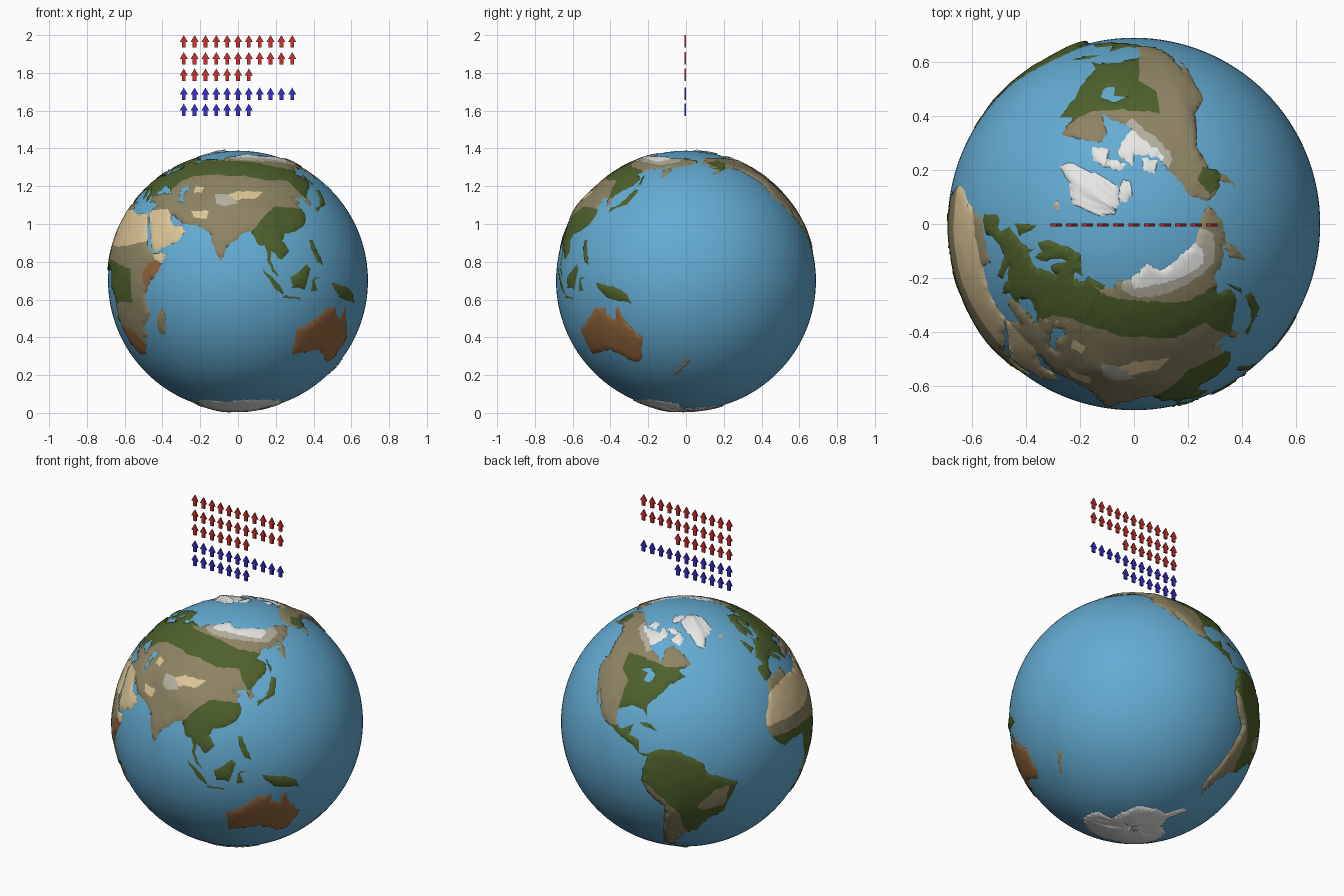
import bpy
import bmesh
import math
from mathutils import Vector, noise, geometry

RADIUS = 0.688
CENTRE = Vector((0, 0, 0.7))
FRONT_LONGITUDE = 85

default_cube = bpy.data.objects.get("Cube")
if default_cube:
    bpy.data.objects.remove(default_cube, do_unlink=True)


def make_material(name, colour):
    material = bpy.data.materials.new(name)
    material.use_nodes = True
    material.diffuse_color = (*colour, 1)
    shader = next(n for n in material.node_tree.nodes if n.type == "BSDF_PRINCIPLED")
    shader.inputs["Base Color"].default_value = (*colour, 1)
    shader.inputs["Roughness"].default_value = 0.8
    return material


MATERIALS = {
    "ocean": make_material("ocean blue", (0.127, 0.41, 0.65)),
    "green": make_material("forest green", (0.076, 0.117, 0.025)),
    "olive": make_material("steppe olive", (0.27, 0.23, 0.127)),
    "sand": make_material("desert sand", (0.72, 0.56, 0.31)),
    "brown": make_material("dry brown", (0.3, 0.136, 0.048)),
    "ice": make_material("ice white", (0.8, 0.8, 0.79)),
    "tundra": make_material("tundra grey", (0.45, 0.43, 0.35)),
    "red": make_material("arrow red", (0.6, 0.03, 0.03)),
    "blue": make_material("arrow blue", (0.038, 0.03, 0.6)),
}
LAND_COLOURS = ["green", "olive", "sand", "brown", "ice", "tundra"]


def add_object(name, bm, colours):
    mesh = bpy.data.meshes.new(name)
    bm.to_mesh(mesh)
    bm.free()
    for colour in colours:
        mesh.materials.append(MATERIALS[colour])
    obj = bpy.data.objects.new(name, mesh)
    bpy.context.collection.objects.link(obj)
    return obj


def shade_smooth(obj):
    for face in obj.data.polygons:
        face.use_smooth = True


def on_globe(lon, lat, height):
    angle, lat = math.radians(lon - FRONT_LONGITUDE - 90), math.radians(lat)
    direction = Vector((math.cos(angle) * math.cos(lat), math.sin(angle) * math.cos(lat), math.sin(lat)))
    return CENTRE + direction * (RADIUS + height)


def outline(numbers):
    """Closed outline in degrees, resampled finely with a gentle natural wobble."""
    corners = [Vector((lon, lat, 0)) for lon, lat in zip(numbers[::2], numbers[1::2])]
    points = []
    for a, b in zip(corners, corners[1:] + corners[:1]):
        steps = max(1, math.ceil((b - a).length / 1.5))
        for i in range(steps):
            p = a.lerp(b, i / steps)
            p = p + noise.noise_vector(p * 0.35) * 0.8
            points.append(Vector((p.x, max(p.y, -90))))
    return points


def inside(p, polygon):
    hit = False
    previous = polygon[-1]
    for q in polygon:
        if (q.y > p.y) != (previous.y > p.y):
            if p.x < (previous.x - q.x) * (p.y - q.y) / (previous.y - q.y) + q.x:
                hit = not hit
        previous = q
    return hit


def bounds(polygon):
    xs, ys = [p.x for p in polygon], [p.y for p in polygon]
    return min(xs), min(ys), max(xs), max(ys)


def overlaps(a, b):
    a, b = bounds(a), bounds(b)
    return a[0] < b[2] and b[0] < a[2] and a[1] < b[3] and b[1] < a[3]


# Mountain ranges: start, end and height
RIDGES = [(70, 38, 100, 30, 0.01), (-78, -2, -69, -20, 0.009), (-69, -20, -72, -45, 0.007),
          (-150, 63, -118, 50, 0.006), (-118, 50, -105, 25, 0.007), (38, 12, 30, -5, 0.005),
          (-42, 65, -42, 80, 0.007), (10, -82, 130, -80, 0.006), (44, 35, 56, 30, 0.005)]


def relief(p):
    height = 0.006 + 0.002 * noise.noise(Vector((p.x, p.y, 0)) * 0.25)
    for x0, y0, x1, y1, rise in RIDGES:
        a, b = Vector((x0, y0)), Vector((x1, y1))
        near, t = geometry.intersect_point_line(p, a, b)
        near = a.lerp(b, min(1, max(0, t)))
        height += rise * math.exp(-((p - near.to_2d()).length / 6) ** 2)
    return height


BIOMES, WATERS = [], []


def biome(colour, *numbers):
    BIOMES.append((colour, outline(numbers)))


def water(*numbers):
    WATERS.append(outline(numbers))


def land(name, colour, *numbers):
    """Raised shell of one land mass, cut along its coast, lakes and biome borders."""
    coast = outline(numbers)
    lakes = [w for w in WATERS if overlaps(w, coast)]
    biomes = [b for b in BIOMES if overlaps(b[1], coast)]
    points, edges = [], []
    for loop in [coast] + lakes + [b[1] for b in biomes]:
        first, count = len(points), len(loop)
        points += loop
        edges += [(first + i, first + (i + 1) % count) for i in range(count)]
    x0, y0, x1, y1 = (math.floor(v) for v in bounds(coast))
    grid = [Vector((x, y)) for x in range(x0, x1 + 1, 2) for y in range(y0, y1 + 1, 2)]
    points += [p for p in grid if inside(p, coast)]
    verts, _, faces, *_ = geometry.delaunay_2d_cdt(points, edges, [], 0, 0.001)

    bm = bmesh.new()
    bm_verts = [bm.verts.new((v.x, v.y, 0)) for v in verts]
    for indices in faces:
        middle = sum((verts[i] for i in indices), Vector((0, 0))) / len(indices)
        if not inside(middle, coast) or any(inside(middle, w) for w in lakes):
            continue
        face = bm.faces.new([bm_verts[i] for i in indices])
        kind = colour
        for other, border in biomes:
            if inside(middle, border):
                kind = other
        face.material_index = LAND_COLOURS.index(kind)
    bmesh.ops.delete(bm, geom=[v for v in bm.verts if not v.link_faces], context="VERTS")
    shore = {v for v in bm.verts if v.is_boundary and v.co.y > -78.5}
    for v in bm.verts:
        height = 0.001 if v in shore else relief(v.co.to_2d())
        v.co = on_globe(v.co.x, v.co.y, height)
    bmesh.ops.remove_doubles(bm, verts=bm.verts, dist=0.0001)
    for face in bm.faces:
        face.normal_update()
        if face.normal.dot(face.calc_center_median() - CENTRE) < 0:
            face.normal_flip()
    shade_smooth(add_object(name, bm, LAND_COLOURS))


# Ocean ball
ball = bmesh.new()
bmesh.ops.create_uvsphere(ball, u_segments=128, v_segments=64, radius=RADIUS)
bmesh.ops.translate(ball, verts=ball.verts, vec=CENTRE)
shade_smooth(add_object("ocean", ball, ["ocean"]))

# Inland seas and lakes
water(28, 42, 31, 46.5, 37, 45.5, 41.5, 42, 35, 42, 31, 41)
water(47, 45, 51, 47, 53, 45, 51, 41, 54, 37, 50, 37, 49, 41)
water(-92, 47, -85, 48.5, -80, 45, -83, 42, -87, 42, -86, 46)

# Eurasian biomes
biome("olive", 44, 50, 52, 53, 62, 54, 64, 36, 38, 36, 40, 42)
biome("green", 38, 52, 62, 54, 90, 53, 105, 50, 120, 50, 126, 39, 135, 41, 143, 48, 142, 54,
      136, 58, 120, 60, 100, 65, 85, 66, 60, 66, 40, 67)
biome("tundra", 74, 69, 90, 67, 125, 65, 150, 62, 168, 65, 175, 72, 100, 80, 74, 76)
biome("ice", 85, 70, 105, 70, 125, 68, 145, 65, 155, 67, 160, 75, 100, 80, 80, 75)
biome("green", 90, 21, 97, 28, 104, 34, 116, 34, 124, 32, 124, 18, 110, 5, 105, 0, 97, 5)
biome("sand", 30, 32, 45, 33, 50, 29, 62, 22, 50, 12, 42, 13, 36, 25)
biome("sand", 57, 46, 63, 46, 63, 42, 58, 42)
biome("sand", 60, 32, 70, 32, 70, 28, 62, 29)
biome("sand", 78, 40, 85, 43, 100, 42.5, 95, 39, 80, 37)
biome("tundra", 72, 41, 78, 41, 86, 36, 78, 34, 73, 36)

# African biomes
biome("sand", -19, 17, 15, 15, 30, 16, 39, 18, 34, 32, 10, 33, -2, 32, -18, 29)
biome("green", -15, 11, 8, 9, 20, 7, 30, 5, 31, -10, 20, -9, 8, -12, 6, 3, -15, 2)
biome("brown", 38, 3, 42, 8, 48, 9, 53, 6, 45, -3, 40, -4)
biome("sand", 44, 11, 53, 14, 51, 7.5, 45, 9)
biome("brown", 16, -20, 25, -22, 31, -29, 30, -36, 14, -37, 10, -18)

# American biomes
biome("green", -108, 53, -95, 53, -80, 51, -72, 50, -62, 51, -50, 47, -60, 38, -75, 24, -97, 27, -97, 40, -105, 45)
biome("green", -99, 18, -86, 23, -75, 9, -80, 5, -95, 13)
biome("green", -165, 64, -150, 66, -145, 62, -155, 57)
biome("tundra", -128, 79, -126, 66, -102, 60, -94, 56, -82, 61, -60, 75)
biome("ice", -122, 79, -119, 67, -100, 63, -93, 59, -82, 63, -60, 75)
biome("olive", -83, -4, -77, -6, -68, -16, -63, -22, -61, -33, -55, -41, -60, -58, -80, -58)
biome("olive", -55, -18, -47, -9, -40, -7, -41, -17, -50, -20)

# Continents
land("africa", "olive", -6, 36, 10, 37, 11, 33, 20, 31, 32, 31, 34, 27, 37, 21, 39, 15, 43, 12, 51, 12, 47, 4,
     41, -2, 39, -7, 41, -15, 35, -20, 35, -24, 32, -28, 27, -34, 19, -35, 15, -27, 12, -17, 13, -9,
     9, -1, 9, 4, 5, 5, -4, 5, -8, 4, -13, 8, -17, 14, -17, 21, -10, 30)
land("europe", "green", -6, 36, -9, 37, -9, 43, -1, 44, -4, 48, 2, 51, 8, 54, 9, 57, 11, 54, 20, 55, 24, 59,
     29, 60, 22, 60, 22, 63, 25, 65.5, 21, 65, 17, 61, 18, 59, 14, 55.5, 11, 59, 6, 58, 5, 62, 14, 68,
     25, 71, 41, 67, 34, 66, 38, 64, 44, 66, 44, 68, 60, 69, 60, 50, 46, 40, 30, 40.5, 23.5, 40.5,
     23, 37, 20, 40, 19, 42, 13, 45.5, 18, 40.5, 16, 38, 10, 44, 4, 43.5, 0, 40, -2, 37)
land("asia", "olive", 52, 68.5, 68, 68.5, 67, 71, 75, 72, 81, 73, 104, 77.5, 113, 74, 128, 73, 140, 72.5, 160, 70,
     180, 69, 190, 66, 178, 62, 164, 60, 162, 56, 157, 51, 156, 57, 163, 61.5, 155, 59, 142, 59, 135, 54.5,
     141, 52, 140, 48, 132, 43, 128, 40, 129.5, 36, 126.5, 34.5, 125, 39.5, 118, 39, 122, 37, 119, 35,
     122, 31, 120, 26, 114, 22, 108, 21, 106, 18, 109, 13, 105, 9, 100, 13.5, 100, 9, 103.5, 1.5, 101, 3,
     98.5, 9, 97.5, 16, 94, 16, 91, 22.5, 87, 21, 80, 15, 77.5, 8, 73, 17, 72.5, 21, 66, 25, 57, 26, 50, 30,
     48, 30, 51, 25, 56, 25, 59.5, 22.5, 55, 17, 45, 13, 43, 13, 39, 21, 35, 28, 32, 31, 36, 36.5, 27, 37,
     26.5, 40, 38, 44, 50, 52)
land("north_america", "olive", -168, 66, -157, 71, -128, 70, -115, 68, -95, 68, -94, 72, -85, 69, -82, 67, -94, 59,
     -82, 55, -79, 52, -78, 60, -73, 62, -65, 59, -56, 52, -65, 49, -60, 46, -70, 42, -76, 36, -81, 31,
     -80, 25.5, -83, 29, -90, 29.5, -97, 27, -97, 21, -94, 18, -91, 19, -87, 21.5, -88, 16, -83, 15, -82, 9,
     -77, 8.5, -80, 7, -86, 11.5, -95, 16, -105, 20, -113, 31, -110, 23.5, -117, 33, -124, 40, -124, 48,
     -134, 58, -148, 60, -158, 56, -165, 54.5, -158, 59, -165, 62)
land("south_america", "green", -78, 8.5, -72, 12, -62, 10.5, -52, 5, -50, 0, -35, -6, -39, -14, -41, -22, -48, -26,
     -54, -34, -62, -39, -66, -45, -68, -52, -65, -55, -72, -53, -75, -48, -73, -38, -70, -18, -76, -14,
     -81, -5, -80, 1)
land("australia", "brown", 114, -22, 122, -18, 130, -12, 136, -12, 136, -15, 140, -17.5, 142.5, -11, 146, -19,
     153, -26, 150, -37, 145, -39, 138, -35, 132, -32, 124, -33, 115, -34.5)
land("antarctica", "ice", -180, -78, -150, -77, -130, -74, -75, -73, -65, -65, -58, -64, -62, -74, -40, -78, -25, -75,
     15, -69, 50, -66, 70, -69, 90, -66, 135, -66, 165, -71, 165, -78, 180, -78, 180, -90, -180, -90)

# Islands
land("greenland", "ice", -73, 78, -60, 82, -32, 83.5, -18, 80, -23, 70, -38, 65.5, -43, 60, -50, 62, -54, 68, -68, 76)
land("arctic_island_east", "ice", -80, 73, -68, 70, -62, 66, -66, 62, -77, 65, -73, 68, -88, 71)
land("arctic_island_west", "ice", -117, 73, -105, 73, -102, 69, -115, 69)
land("arctic_island_north", "ice", -92, 81, -75, 83, -62, 82, -80, 76, -90, 77)
land("new_guinea", "green", 131, -1, 141, -2.5, 148, -6, 150, -10.5, 143, -8.5, 138, -8, 133, -4)
land("borneo", "green", 109, 1.5, 117, 7, 119, 5, 116, -4, 110, -3)
land("sumatra", "green", 95.5, 5.5, 104, -2, 105.5, -6, 102, -4)
land("java", "green", 105.5, -6.5, 114, -7.5, 114, -8.5, 106, -7.5)
land("sulawesi", "green", 119.5, -5, 120, 1, 125, 1.5, 121, 0, 123, -4)
land("philippines", "green", 120, 18, 122, 18, 126, 7, 123, 8, 121, 14)
land("japan", "green", 131, 34, 136, 36, 140, 41, 142, 45, 145, 43.5, 141, 36, 135, 34, 131, 31.5)
land("sakhalin", "green", 142, 54, 144, 49, 142.5, 46)
land("madagascar", "olive", 44, -17, 49, -12, 50, -16, 47, -25, 44, -24)
land("new_zealand", "olive", 173, -35, 178, -38, 174, -42, 169, -46.5, 167, -46, 173, -40, 175, -38)
land("britain", "green", -5, 50, 1, 52, -2, 57, -4, 58.5, -5, 55)
land("iceland", "tundra", -23, 65, -15, 66, -14, 64.5, -20, 63.5)
land("cuba", "green", -84, 22.5, -80, 23, -74, 20, -78, 20.5)


# Flat arrows standing in rows above the globe
def arrow_row(name, colour, count, top):
    bm = bmesh.new()
    half = [(0, 0), (0.021, -0.036), (0.01, -0.036), (0.01, -0.066)]
    profile = half + [(-x, z) for x, z in reversed(half[1:])]
    for i in range(count):
        face = bm.faces.new([bm.verts.new((-0.287 + i * 0.0574 + x, -0.009, top + z)) for x, z in profile])
        side = bmesh.ops.extrude_face_region(bm, geom=[face])["geom"]
        bmesh.ops.translate(bm, verts=[v for v in side if isinstance(v, bmesh.types.BMVert)], vec=(0, 0.01, 0))
    bmesh.ops.recalc_face_normals(bm, faces=bm.faces)
    add_object(name, bm, [colour])


rows = [("red", 11, 2), ("red", 11, 1.91), ("red", 7, 1.823), ("blue", 11, 1.722), ("blue", 7, 1.637)]
for number, (colour, count, top) in enumerate(rows):
    arrow_row(f"{colour}_arrow_row_{number + 1}", colour, count, top)
